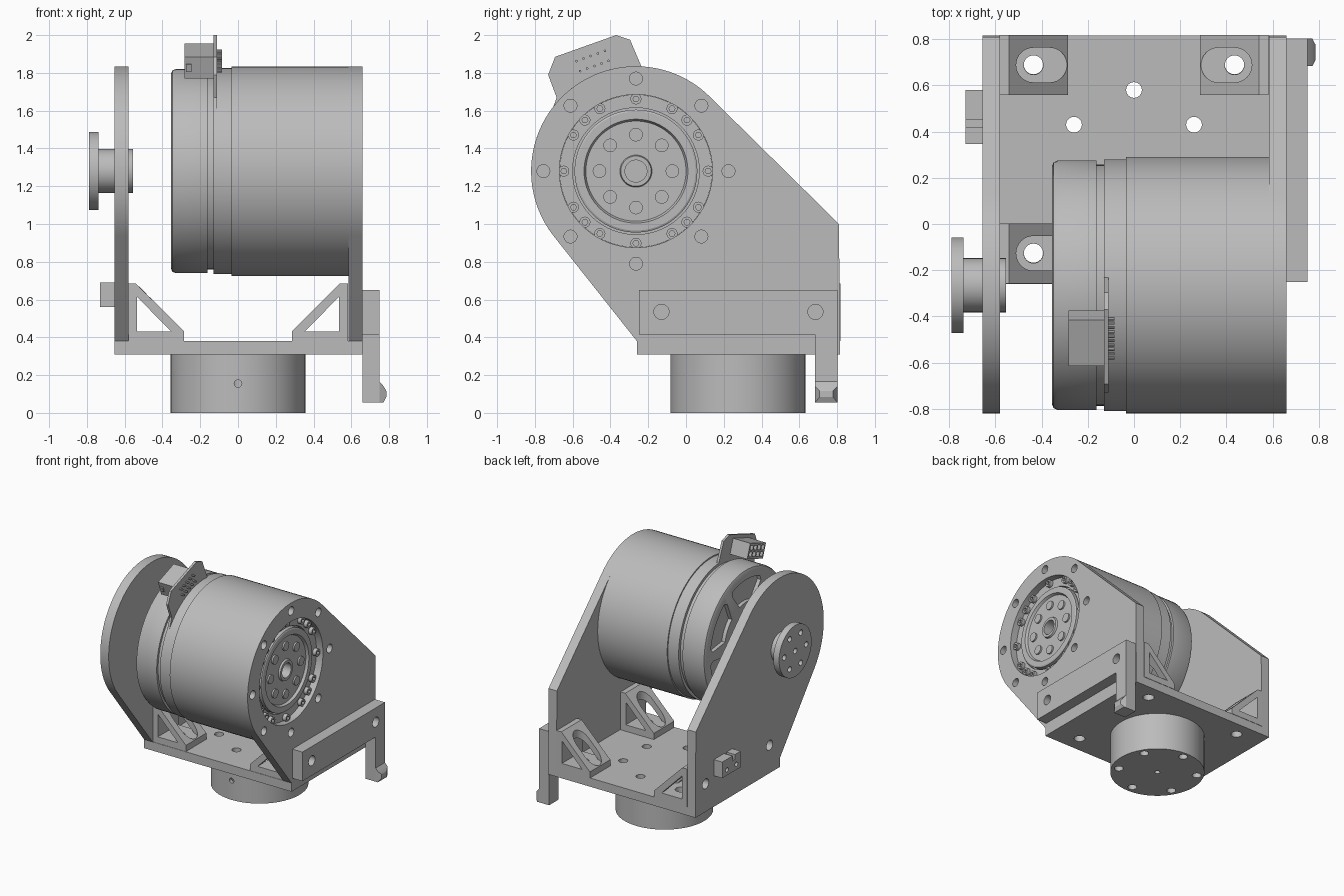
import bpy, bmesh
from math import sin, cos, radians, acos, atan2, hypot, degrees, pi
from mathutils import Matrix, Vector

if "Cube" in bpy.data.objects:
    bpy.data.objects.remove(bpy.data.objects["Cube"])

grey = bpy.data.materials.new("machined grey")
grey.use_nodes = True
grey.diffuse_color = (0.5, 0.5, 0.5, 1)
grey.node_tree.nodes["Principled BSDF"].inputs["Base Color"].default_value = grey.diffuse_color

AY, AZ, R = -0.265, 1.28, 0.555     # motor axis and outer radius
PY = 0.275                          # pedestal centre
parts = []


def finish(name, bm):
    bmesh.ops.recalc_face_normals(bm, faces=bm.faces)
    me = bpy.data.meshes.new(name)
    bm.to_mesh(me)
    bm.free()
    me.materials.append(grey)
    ob = bpy.data.objects.new(name, me)
    bpy.context.collection.objects.link(ob)
    parts.append(ob)
    return ob


def prism(name, axis, pts, a, b):
    """Extrude a 2D outline along an axis from a to b."""
    place = {"x": lambda u, v, w: (w, u, v),
             "y": lambda u, v, w: (u, w, v),
             "z": lambda u, v, w: (u, v, w)}[axis]
    bm = bmesh.new()
    ends = [[bm.verts.new(place(u, v, w)) for u, v in pts] for w in (a, b)]
    n = len(pts)
    for ring in ends:
        bm.faces.new(ring)
    for i in range(n):
        j = (i + 1) % n
        bm.faces.new((ends[0][i], ends[0][j], ends[1][j], ends[1][i]))
    return finish(name, bm)


def arc(u, v, r, start, end, n):
    steps = [radians(start + (end - start) * i / n) for i in range(n + 1)]
    return [(u + r * cos(t), v + r * sin(t)) for t in steps]


def cyl(name, axis, u, v, r, a, b, n=32):
    return prism(name, axis, arc(u, v, r, 0, 360, n)[:-1], a, b)


def rect(u0, u1, v0, v1):
    return [(u0, v0), (u1, v0), (u1, v1), (u0, v1)]


def polar(u, v, r, angles):
    return [(u + r * cos(radians(t)), v + r * sin(radians(t))) for t in angles]


def cut(target, cutters):
    """Subtract the cutters for good and delete them."""
    bpy.context.view_layer.objects.active = target
    for c in cutters:
        mod = target.modifiers.new("cut", "BOOLEAN")
        mod.operation, mod.solver, mod.object = "DIFFERENCE", "EXACT", c
        bpy.ops.object.modifier_apply(modifier=mod.name)
        parts.remove(c)
        bpy.data.objects.remove(c)


def lathe(name, profile, n=96):
    """Spin (x, radius) points around the motor axis."""
    bm = bmesh.new()
    vs = [bm.verts.new((x, AY, AZ + r)) for x, r in profile]
    es = [bm.edges.new(p) for p in zip(vs, vs[1:])]
    bmesh.ops.spin(bm, geom=vs + es, cent=(0, AY, AZ), axis=(1, 0, 0),
                   angle=2 * pi, steps=n)
    bmesh.ops.remove_doubles(bm, verts=bm.verts, dist=1e-4)
    return finish(name, bm)


# Side plates: round head joined to the foot by tangent lines
def tangent(y, z, side):
    dy, dz = y - AY, z - AZ
    return degrees(atan2(dz, dy) + side * acos(R / hypot(dy, dz)))


back, front = (0.81, 1.0), (-0.26, 0.38)
outline = [(-0.26, 0.31), (0.815, 0.31), back]
outline += arc(AY, AZ, R, tangent(*back, 1), tangent(*front, -1) + 360, 56) + [front]
MOUNTS = [(-0.13, 0.535), (0.685, 0.535)]


def mount_cutters():
    return [cyl("cutter", "x", y, z, 0.04, -1, 1) for y, z in MOUNTS]


left_plate = prism("idler_side_plate", "x", outline, -0.655, -0.58)
cut(left_plate, mount_cutters())
right_plate = prism("drive_side_plate", "x", outline, 0.585, 0.66)
cut(right_plate, mount_cutters() + [cyl("cutter", "x", AY, AZ, 0.405, 0.5, 0.8, 96)]
    + [cyl("cutter", "x", y, z, 0.034, 0.5, 0.8)
       for y, z in polar(AY, AZ, 0.49, range(0, 360, 45))])

# Base plate and pedestal with through holes
ring = polar(0, PY + 0.005, 0.3, range(30, 390, 60))
corners = [(sx * 0.435, y) for sx in (-1, 1) for y in (0.69, -0.125)]
base = prism("base_plate", "z", rect(-0.58, 0.585, -0.26, 0.815), 0.31, 0.38)
cut(base, [cyl("cutter", "z", x, y, 0.034, 0.2, 0.5) for x, y in ring]
    + [cyl("cutter", "z", x, y, 0.042, 0.2, 0.5) for x, y in corners])
pedestal = cyl("pedestal", "z", 0, PY, 0.357, 0, 0.31, 96)
cut(pedestal, [cyl("cutter", "z", x, y, 0.034, -0.1, 0.4) for x, y in ring]
    + [cyl("cutter", "z", 0, PY, 0.02, -0.1, 0.03),
       cyl("cutter", "y", 0, 0.155, 0.02, -0.2, 0.0)])

# Four corner gussets with a triangular window and a slanted screw access
for sx, side in ((-1, "right"), (1, "left")):
    for y0, end in ((-0.257, "front"), (0.558, "back")):
        yc = y0 + 0.13
        shape = [(0.582, 0.38), (0.582, 0.685), (0.54, 0.685), (0.285, 0.43), (0.285, 0.38)]
        hole = [(0.535, 0.432), (0.535, 0.615), (0.355, 0.432)]
        g = prism(f"{end}_{side}_gusset", "y", [(sx * x, z) for x, z in shape], y0, y0 + 0.26)
        slot = arc(0.435, yc, 0.075, -90, 90, 16) + arc(0.365, yc, 0.075, 90, 270, 16)
        cut(g, [prism("cutter", "y", [(sx * x, z) for x, z in hole], y0 - 0.1, y0 + 0.4),
                prism("cutter", "z", [(sx * x, y) for x, y in slot], 0.433, 0.9),
                cyl("cutter", "z", sx * 0.435, yc, 0.042, 0.3, 0.6)])

# Motor body with stepped casing and recessed output face
motor = lathe("motor_body", [
    (-0.355, 0), (-0.355, 0.515), (-0.348, 0.532), (-0.33, 0.54), (-0.162, 0.54),
    (-0.162, 0.522), (-0.13, 0.522), (-0.13, 0.545), (-0.035, 0.545), (-0.035, R),
    (0.585, R), (0.585, 0.404), (0.603, 0.404), (0.603, 0.335), (0.57, 0.335),
    (0.57, 0.325), (0.62, 0.325), (0.625, 0.315), (0.625, 0.275), (0.605, 0.265),
    (0.605, 0.085), (0.62, 0.08), (0.62, 0.058), (0.54, 0.058), (0.54, 0)])
vents = []
for a in range(0, 360, 60):
    sector = arc(AY, AZ, 0.46, a + 8, a + 52, 10) + arc(AY, AZ, 0.43, a + 55, a + 55, 1)[:1]
    sector += arc(AY, AZ, 0.28, a + 48, a + 12, 8) + arc(AY, AZ, 0.43, a + 5, a + 5, 1)[:1]
    vents.append(prism("cutter", "x", sector, -0.5, -0.325))
cut(motor, vents)

# Output face screws
rim_angles = [q + a for q in range(0, 360, 90) for a in (0, 30, 45, 60)]
for y, z in polar(AY, AZ, 0.382, rim_angles):
    s = cyl("rim_screw", "x", y, z, 0.029, 0.59, 0.632, 20)
    cut(s, [cyl("cutter", "x", y, z, 0.016, 0.615, 0.7, 6)])
for y, z in polar(AY, AZ, 0.193, range(0, 360, 45)):
    cyl("output_screw", "x", y, z, 0.036, 0.59, 0.618, 20)

# Idler shaft and flange
cyl("idler_shaft", "x", AY, AZ, 0.117, -0.745, -0.555, 64)
flange = cyl("idler_flange", "x", AY, AZ, 0.207, -0.79, -0.738, 64)
cut(flange, [cyl("cutter", "x", y, z, 0.022, -0.9, -0.76, 20)
             for y, z in polar(AY, AZ, 0.14, range(0, 360, 60)) + [(AY, AZ)]])

# Circuit board on the casing with pins and socket
prism("circuit_board", "x", [(-0.73, 1.79), (-0.693, 1.885), (-0.37, 2.0), (-0.296, 1.975),
                             (-0.23, 1.82), (-0.3, 1.7), (-0.6, 1.6), (-0.72, 1.57),
                             (-0.685, 1.67)], -0.13, -0.111)
turn = Matrix.Rotation(radians(19.6), 2)
middle = Vector((-0.495, 1.863))


def tilted(u0, u1, v0, v1):
    return [tuple(middle + turn @ Vector(p)) for p in rect(u0, u1, v0, v1)]


socket = prism("cable_socket", "x", tilted(-0.106, 0.106, -0.06, 0.06), -0.283, -0.13)
wells = []
for i in range(4):
    for j in range(2):
        u, v = -0.075 + 0.05 * i, -0.025 + 0.05 * j
        wells.append(prism("cutter", "x", tilted(u - 0.018, u + 0.018, v - 0.018, v + 0.018),
                           -0.4, -0.2))
cut(socket, wells)
prism("socket_latch", "x", tilted(-0.114, -0.1, -0.02, 0.02), -0.275, -0.245)
for i in range(5):
    for j in (-0.028, 0.028):
        y, z = middle + turn @ Vector((-0.08 + 0.04 * i, j))
        cyl("pin", "x", y, z, 0.007, -0.12, -0.085, 8)

# Stop bracket with hanging leg and toe
stop = prism("stop_bracket", "x", [(-0.25, 0.415), (0.683, 0.415), (0.683, 0.055), (0.802, 0.055),
                                   (0.802, 0.65), (-0.25, 0.65)], 0.66, 0.75)
cut(stop, mount_cutters())
toe = prism("stop_toe", "y", [(0.75, 0.055), (0.77, 0.055), (0.785, 0.085), (0.785, 0.115),
                              (0.772, 0.14), (0.75, 0.165)], 0.683, 0.802)
for v in toe.data.vertices:
    if v.co.x > 0.78:
        v.co.y += 0.025 if v.co.y < 0.74 else -0.025

# Small plug on the idler plate
plug = prism("side_plug", "x", rect(0.347, 0.58, 0.56, 0.69), -0.73, -0.655)
cut(plug, [prism("cutter", "x", rect(0.42, 0.45, 0.65, 0.8), -0.8, -0.655)]
    + [cyl("cutter", "x", y, 0.605, 0.018, -0.8, -0.7, 16) for y in (0.4, 0.52)])

# Smooth round surfaces, keep edges crisp
bpy.ops.object.select_all(action="DESELECT")
for ob in parts:
    ob.select_set(True)
bpy.context.view_layer.objects.active = motor
bpy.ops.object.shade_smooth_by_angle(angle=radians(25))
